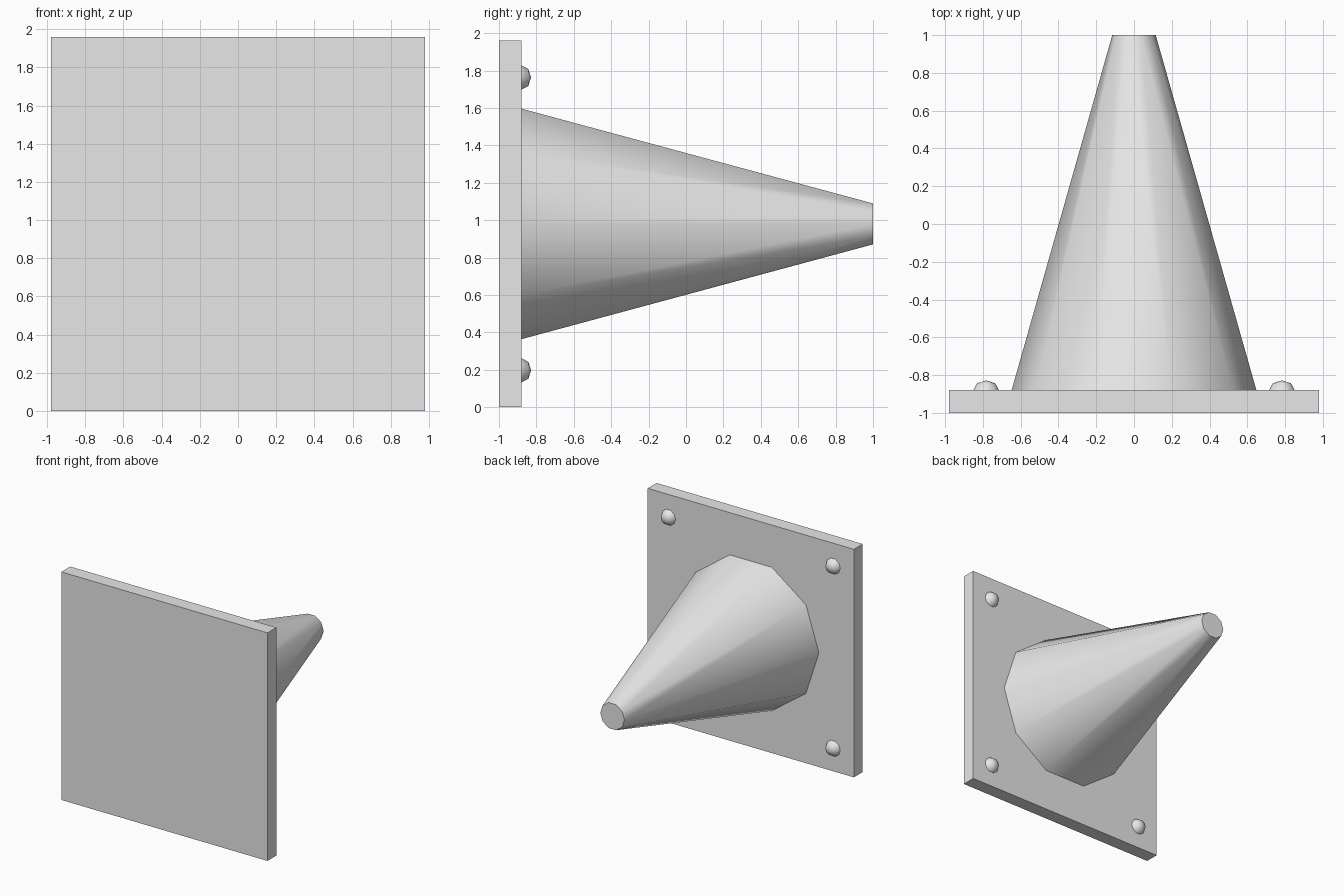
import bpy, bmesh
from math import cos, sin, pi, radians

cube = bpy.data.objects.get("Cube")
if cube:
    bpy.data.objects.remove(cube, do_unlink=True)

grey = bpy.data.materials.new("plain_grey")
grey.use_nodes = True
grey.diffuse_color = (0.8, 0.8, 0.8, 1)
grey.node_tree.nodes["Principled BSDF"].inputs["Base Color"].default_value = grey.diffuse_color

MID = 0.98        # centre height and half width of the plate
FACE = -0.88      # back surface of the plate
SIDES = 10


def finish(name, bm, location, smooth):
    bmesh.ops.recalc_face_normals(bm, faces=bm.faces)
    mesh = bpy.data.meshes.new(name)
    bm.to_mesh(mesh)
    bm.free()
    mesh.materials.append(grey)
    obj = bpy.data.objects.new(name, mesh)
    obj.location = location
    bpy.context.collection.objects.link(obj)
    if smooth:
        bpy.ops.object.select_all(action='DESELECT')
        obj.select_set(True)
        bpy.context.view_layer.objects.active = obj
        bpy.ops.object.shade_smooth_by_angle(angle=radians(50))
    return obj


def turned(name, profile, location):
    """Spin (radius, y) points round the y axis and cap both ends."""
    bm = bmesh.new()
    rings = []
    for radius, y in profile:
        angles = [2 * pi * i / SIDES for i in range(SIDES)]
        rings.append([bm.verts.new((radius * cos(a), y, radius * sin(a))) for a in angles])
    for low, high in zip(rings, rings[1:]):
        for i in range(SIDES):
            j = (i + 1) % SIDES
            bm.faces.new((low[i], low[j], high[j], high[i]))
    bm.faces.new(rings[0])
    bm.faces.new(rings[-1])
    bmesh.ops.remove_doubles(bm, verts=bm.verts, dist=0.0001)
    return finish(name, bm, location, True)


# Square mounting plate
bm = bmesh.new()
bmesh.ops.create_cube(bm, size=1)
bmesh.ops.scale(bm, vec=(2 * MID, 0.12, 2 * MID), verts=bm.verts)
finish("mounting_plate", bm, (0, FACE - 0.06, MID), False)

# Tapered spike with a blunt tip
turned("spike", [(0.648, 0), (0.115, 1 - FACE)], (0, FACE, MID))

# Domed bolt heads in the four corners
dome = [(0.068 * cos(a), 0.052 * sin(a)) for a in (0, pi / 4)] + [(0.00001, 0.052)]
for side, x in (("left", 0.783), ("right", -0.783)):
    for level, z in (("upper", 0.783), ("lower", -0.783)):
        turned(f"{level}_{side}_bolt", dome, (x, FACE, MID + z))
